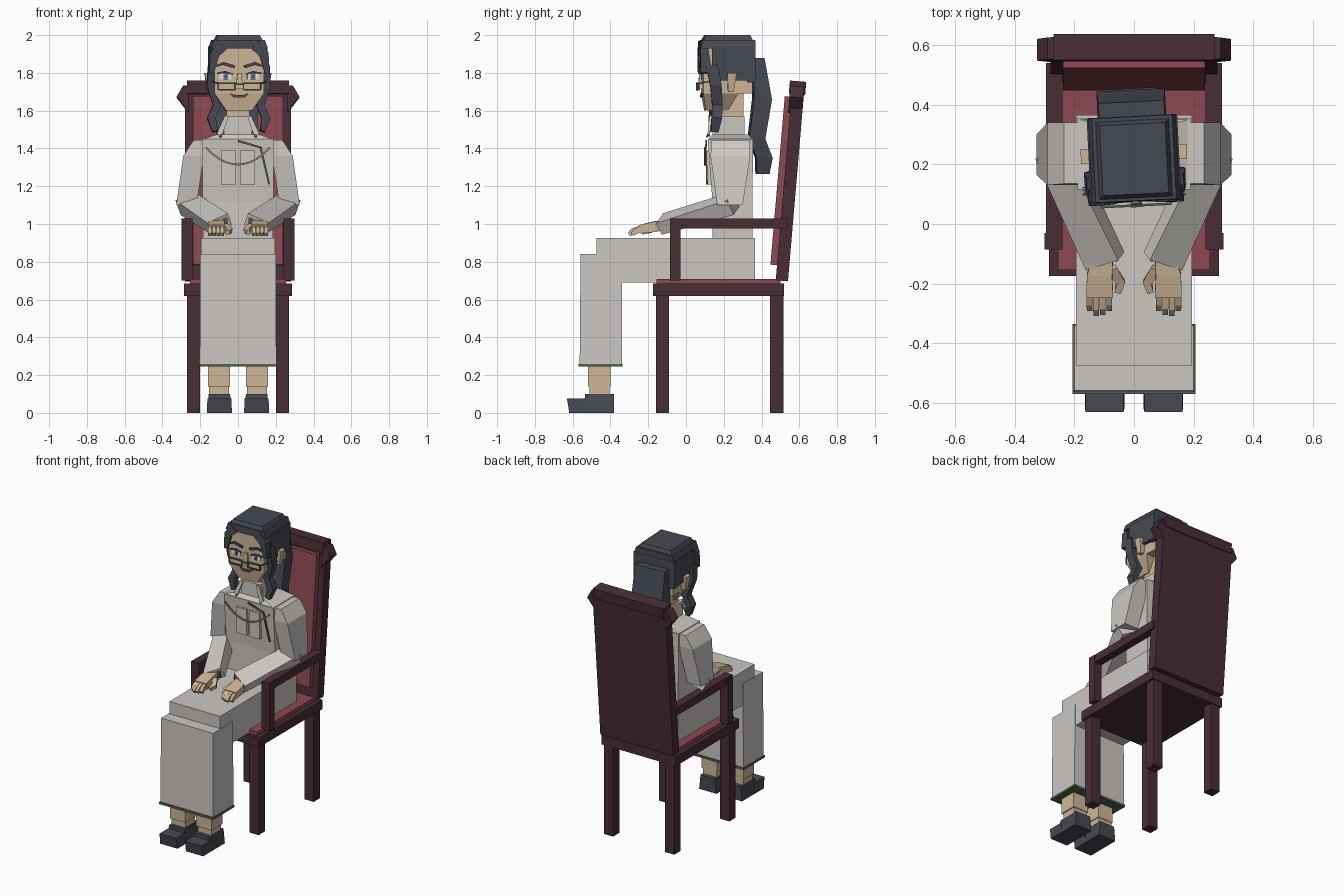
import bpy, bmesh
from math import cos, sin
from mathutils import Vector, Matrix

old = bpy.data.objects.get("Cube")
if old:
    bpy.data.objects.remove(old)


def material(name, r, g, b):
    m = bpy.data.materials.new(name)
    m.use_nodes = True
    m.diffuse_color = (r, g, b, 1)
    m.node_tree.nodes["Principled BSDF"].inputs["Base Color"].default_value = (r, g, b, 1)
    return m


WOOD = material("dark_wood", .066, .027, .037)
RED = material("red_upholstery", .27, .065, .09)
CLOTH = material("pale_cloth", .60, .57, .545)
SKIN = material("skin", .62, .47, .31)
HAIR = material("charcoal", .062, .066, .085)
GREEN = material("green_trim", .07, .13, .075)
GOLD = material("old_gold", .33, .26, .13)
WHITE = material("eye_white", .75, .75, .75)
BLUE = material("iris_blue", .10, .20, .40)
LIPS = material("lips", .16, .06, .05)


def solid(name, mat, rings, both=False):
    """Skin a stack of four-sided rings; both=True adds the opposite side."""
    made = []
    for s in ((1, -1) if both else (1,)):
        bm = bmesh.new()
        loops = [[bm.verts.new((s * v[0], v[1], v[2])) for v in r] for r in rings]
        n = len(loops[0])
        bm.faces.new(loops[0])
        bm.faces.new(loops[-1])
        for a, b in zip(loops, loops[1:]):
            for i in range(n):
                j = (i + 1) % n
                bm.faces.new((a[i], a[j], b[j], b[i]))
        bmesh.ops.recalc_face_normals(bm, faces=bm.faces)
        label = name if not both else ("left_" if s > 0 else "right_") + name
        mesh = bpy.data.meshes.new(label)
        bm.to_mesh(mesh)
        bm.free()
        mesh.materials.append(mat)
        ob = bpy.data.objects.new(label, mesh)
        bpy.context.collection.objects.link(ob)
        made.append(ob)
    return made


def rect(x, y, z):
    return [(x[0], y[0], z), (x[1], y[0], z), (x[1], y[1], z), (x[0], y[1], z)]


def box(name, mat, x, y, z, both=False, low=None):
    """Box from ranges; low gives other x and y ranges for the bottom."""
    bx, by = low or (x, y)
    return solid(name, mat, [rect(bx, by, z[0]), rect(x, y, z[1])], both)


def beam(name, mat, path, both=False, hint=(0, 0, 1), roll=0):
    """Rectangular beam along (point, width, height) stations."""
    pts = [Vector(p) for p, w, h in path]
    rings = []
    for i, (p, w, h) in enumerate(path):
        d = (pts[min(i + 1, len(pts) - 1)] - pts[max(i - 1, 0)]).normalized()
        s = d.cross(Vector(hint)).normalized()
        u = s.cross(d)
        s, u = s * cos(roll) + u * sin(roll), u * cos(roll) - s * sin(roll)
        rings.append([pts[i] + s * a * w / 2 + u * b * h / 2
                      for a, b in ((-1, -1), (1, -1), (1, 1), (-1, 1))])
    return solid(name, mat, rings, both)


def turn(obs, axis, angle, pivot):
    t = Matrix.Translation(pivot)
    for ob in obs:
        ob.data.transform(t @ Matrix.Rotation(angle, 4, axis) @ t.inverted())


# Chair base
box("front_chair_leg", WOOD, (.2, .27), (-.16, -.09), (0, .63), True)
box("back_chair_leg", WOOD, (.2, .27), (.445, .515), (0, .63), True)
box("seat_frame", WOOD, (-.285, .285), (-.175, .52), (.62, .685))
box("seat_cushion", RED, (-.255, .255), (-.155, .5), (.68, .71))
box("armrest", WOOD, (.24, .295), (-.085, .54), (.975, 1.03), True)
box("armrest_post", WOOD, (.24, .3), (-.085, -.03), (.7, 1.028), True)

# Leaning chair back
back = box("back_panel", WOOD, (-.28, .28), (.475, .54), (.7, 1.73))
back += box("back_cushion", RED, (-.238, .238), (.44, .48), (.78, 1.675))
back += box("top_rail", WOOD, (-.27, .27), (.46, .547), (1.69, 1.76))
ear = [(.26, 1.735), (.29, 1.735), (.325, 1.675), (.26, 1.59)]
back += solid("rail_ear", WOOD, [[(x, y, z) for x, z in ear] for y in (.465, .538)], True)
turn(back, 'X', -.085, (0, .5, .7))

# Skirt
box("skirt_front", CLOTH, (-.2, .2), (-.558, -.34), (.255, .84), low=((-.203, .203), (-.563, -.34)))
box("skirt_lap", CLOTH, (-.195, .195), (-.475, .365), (.69, .925))
box("skirt_hem", GREEN, (-.207, .207), (-.57, -.335), (.245, .26))

# Legs and shoes
box("shin", SKIN, (.042, .16), (-.52, -.4), (.14, .3), True)
box("ankle", SKIN, (.048, .153), (-.51, -.405), (.09, .14), True)
box("shoe_heel", HAIR, (.042, .155), (-.535, -.38), (0, .1), True, ((.032, .165), (-.54, -.38)))
box("shoe_toe", HAIR, (.035, .162), (-.63, -.52), (0, .075), True, ((.032, .165), (-.618, -.52)))

# Torso
box("waist", CLOTH, (-.185, .185), (.14, .352), (.9, 1.13))
box("chest", CLOTH, (-.19, .19), (.115, .355), (1.12, 1.45), low=((-.188, .188), (.14, .352)))
box("shoulder_yoke", CLOTH, (-.11, .11), (.14, .33), (1.45, 1.475), low=((-.18, .18), (.12, .35)))
box("bust_panel", CLOTH, (.01, .09), (.105, .14), (1.21, 1.39), True)
box("collar", CLOTH, (-.075, .075), (.14, .31), (1.46, 1.57))
beam("lapel", CLOTH, [((.06, .13, 1.57), .02, .012), ((.1, .12, 1.47), .03, .012)], True, (0, 1, 0))
beam("green_sash", GREEN, [((0, .108, 1.44), .012, .008), ((.12, .105, 1.405), .012, .008),
                          ((.165, .112, 1.21), .01, .008)], hint=(0, 1, 0))
beam("necklace", GOLD, [((x / 100, .1, 1.315 + .00031 * x * x), .009, .008)
                        for x in range(-17, 18, 2)], hint=(0, 1, 0))
beam("collar_trim", GOLD, [((.075, .16, 1.55), .01, .008), ((.095, .11, 1.46), .01, .008)], True)

# Sleeves
solid("upper_sleeve", CLOTH, [rect((.17, .235), (.135, .34), 1.445),
                              rect((.18, .29), (.13, .34), 1.36),
                              rect((.22, .327), (.165, .3), 1.1)], True)
beam("lower_sleeve", CLOTH, [((.27, .25, 1.11), .11, .09), ((.097, -.125, 1.0), .125, .07)], True, roll=.45)
box("cuff", GREEN, (.055, .1), (-.125, -.095), (.99, 1.035), True)

# Hands
beam("palm", SKIN, [((.1, -.1, 1.0), .06, .05), ((.115, -.17, .985), .085, .055),
                    ((.115, -.245, .972), .09, .045)], True)
for i, reach in enumerate((.285, .298, .302, .285)):
    x = .083 + i * .022
    beam("finger_%d" % (i + 1), SKIN, [((x, -.235, .975), .02, .035), ((x, -reach + .02, .962), .02, .03),
                                       ((x, -reach, .945), .018, .02)], True)
beam("thumb", SKIN, [((.075, -.15, .99), .035, .03), ((.045, -.195, .965), .03, .028),
                     ((.055, -.23, .955), .022, .022)], True)

# Head and neck
box("neck", SKIN, (-.062, .062), (.17, .305), (1.55, 1.72))
head = box("skull", SKIN, (-.13, .13), (.085, .345), (1.69, 1.95))
head += box("jaw", SKIN, (-.13, .13), (.085, .27), (1.6, 1.69), low=((-.068, .068), (.1, .22)))
head += box("ear", SKIN, (.13, .178), (.21, .26), (1.7, 1.8), True, ((.13, .16), (.215, .245)))
head += box("nose", SKIN, (-.01, .01), (.07, .1), (1.715, 1.8), low=((-.02, .02), (.063, .1)))

# Face details
head += box("eye", WHITE, (.042, .105), (.079, .088), (1.765, 1.797), True)
head += box("iris", BLUE, (.06, .085), (.077, .086), (1.766, 1.796), True)
head += box("pupil", HAIR, (.068, .077), (.075, .084), (1.773, 1.789), True)
head += beam("eyelid", HAIR, [((.035, .078, 1.793), .008, .008), ((.075, .076, 1.805), .01, .008),
                              ((.118, .08, 1.797), .008, .008)], True, (0, 1, 0))
head += beam("eyebrow", HAIR, [((.025, .078, 1.832), .016, .009), ((.085, .077, 1.85), .016, .009),
                               ((.125, .08, 1.835), .008, .009)], True, (0, 1, 0))
head += beam("mouth", LIPS, [((-.048, .083, 1.69), .006, .008), ((-.025, .08, 1.676), .014, .008),
                             ((.025, .08, 1.676), .014, .008), ((.048, .083, 1.69), .006, .008)], hint=(0, 1, 0))

# Glasses
for z in (1.706, 1.742):
    head += box("lens_rim", GREEN, (.022, .112), (.058, .066), (z, z + .008), True)
for x in (.018, .11):
    head += box("lens_side", GREEN, (x, x + .007), (.058, .066), (1.71, 1.746), True)
head += box("glasses_bridge", GREEN, (-.02, .02), (.056, .063), (1.735, 1.743))
head += beam("glasses_temple", GREEN, [((.115, .062, 1.745), .007, .007), ((.135, .09, 1.75), .007, .007),
                                       ((.14, .23, 1.77), .007, .007)], True)

# Hair cap
head += box("hair_top", HAIR, (-.11, .11), (.1, .335), (1.97, 2.0), low=((-.125, .125), (.085, .35)))
head += box("hair_crown", HAIR, (-.135, .135), (.078, .36), (1.93, 1.975), low=((-.15, .15), (.075, .36)))
head += box("hair_side", HAIR, (.12, .152), (.13, .36), (1.76, 1.94), True)
head += box("hair_back", HAIR, (-.148, .148), (.32, .362), (1.75, 1.94))
head += beam("hair_fringe", HAIR, [((.085, .085, 1.95), .06, .03), ((.13, .09, 1.9), .05, .045),
                                   ((.148, .1, 1.8), .025, .06)], True, (0, 1, 0))
head += beam("side_lock", HAIR, [((.145, .13, 1.84), .035, .06), ((.15, .15, 1.74), .04, .06),
                                 ((.115, .16, 1.63), .042, .055), ((.145, .155, 1.56), .045, .055),
                                 ((.125, .145, 1.49), .03, .04)], True, (0, 1, 0))
turn(head, 'Z', .05, (0, .22, 0))

# Long tail of hair hanging behind
tail = solid("hair_tail", HAIR, [rect((-.11, .11), (.35, .41), 1.88), rect((-.115, .115), (.355, .45), 1.66),
                                 rect((-.105, .105), (.33, .415), 1.45), rect((-.085, .085), (.37, .455), 1.35),
                                 rect((-.06, .06), (.37, .44), 1.265)])
turn(tail, 'Z', .05, (0, .22, 0))
